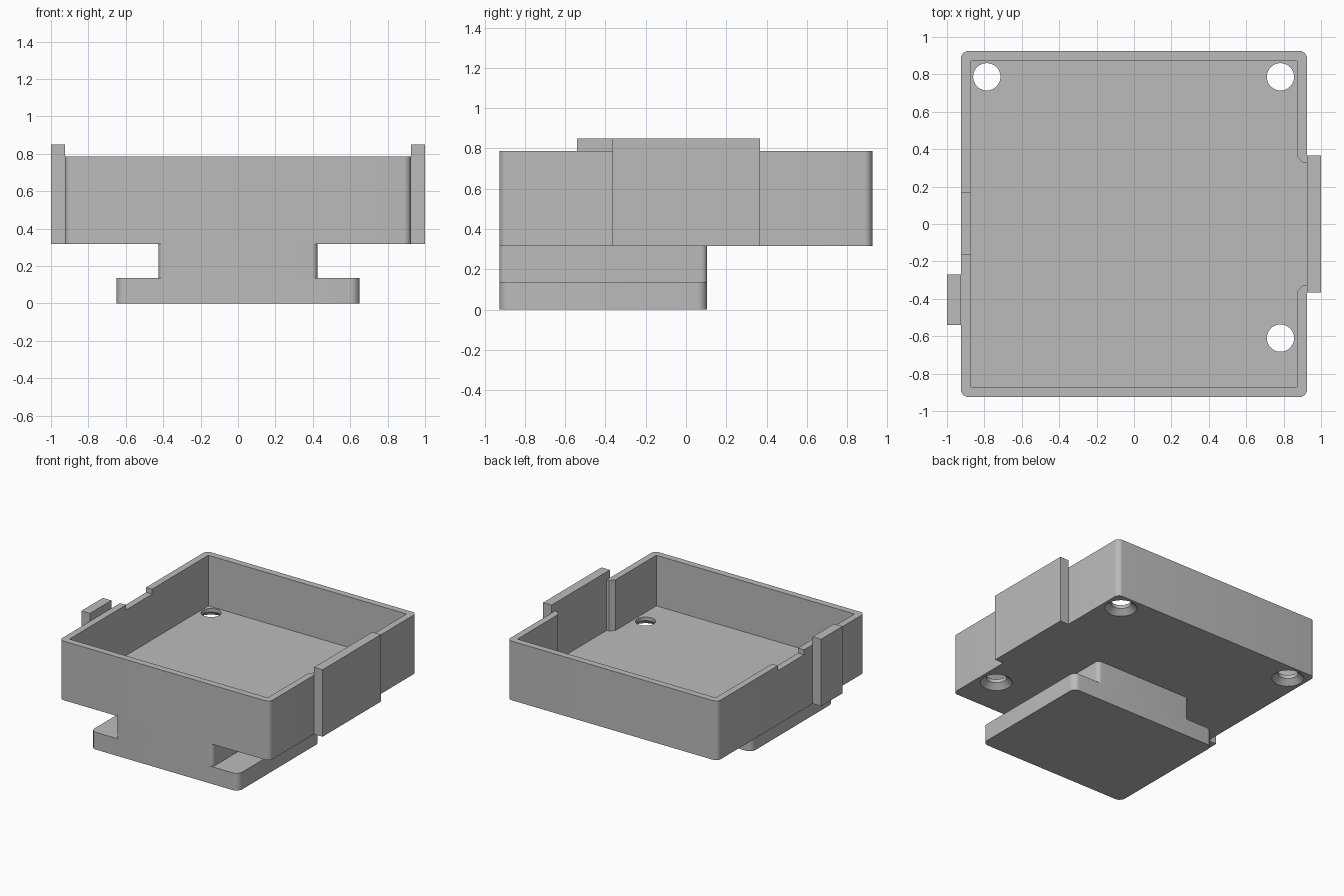
import bpy, bmesh, math

cube = bpy.data.objects.get("Cube")
if cube:
    bpy.data.objects.remove(cube)

grey = bpy.data.materials.new("plain grey")
grey.use_nodes = True
GREY = (0.5, 0.5, 0.5, 1)
grey.diffuse_color = GREY
grey.node_tree.nodes["Principled BSDF"].inputs["Base Color"].default_value = GREY


def finish(name, bm):
    bmesh.ops.recalc_face_normals(bm, faces=bm.faces)
    mesh = bpy.data.meshes.new(name)
    bm.to_mesh(mesh)
    bm.free()
    mesh.materials.append(grey)
    obj = bpy.data.objects.new(name, mesh)
    bpy.context.collection.objects.link(obj)
    return obj


def prism(name, outline, z0, z1, radius=0):
    """Extrude a plan outline, optionally rounding its upright edges."""
    bm = bmesh.new()
    base = bm.faces.new([bm.verts.new((x, y, z0)) for x, y in outline])
    up = bmesh.ops.extrude_face_region(bm, geom=[base])["geom"]
    bmesh.ops.translate(bm, vec=(0, 0, z1 - z0),
                        verts=[v for v in up if isinstance(v, bmesh.types.BMVert)])
    if radius:
        upright = [e for e in bm.edges
                   if abs(e.verts[0].co.z - e.verts[1].co.z) > 0.01]
        bmesh.ops.bevel(bm, geom=upright, offset=radius, segments=8,
                        profile=0.5, affect='EDGES')
    return finish(name, bm)


def rect(x0, x1, y0, y1):
    return [(x0, y0), (x1, y0), (x1, y1), (x0, y1)]


def lathe_cutter(name, x, y, profile, sides=40):
    """Closed turned solid from (radius, height) rings."""
    bm = bmesh.new()
    rings = [[bm.verts.new((x + r * math.cos(math.tau * i / sides),
                            y + r * math.sin(math.tau * i / sides), z))
              for i in range(sides)] for r, z in profile]
    for a, b in zip(rings, rings[1:]):
        for i in range(sides):
            j = (i + 1) % sides
            bm.faces.new((a[i], a[j], b[j], b[i]))
    bm.faces.new(rings[0])
    bm.faces.new(rings[-1])
    return finish(name, bm)


def cut(target, cutter):
    mod = target.modifiers.new(cutter.name, 'BOOLEAN')
    mod.operation = 'DIFFERENCE'
    mod.solver = 'EXACT'
    mod.object = cutter
    bpy.context.view_layer.objects.active = target
    bpy.ops.object.modifier_apply(modifier=mod.name)
    bpy.data.objects.remove(cutter)


OUT, INN = 0.925, 0.872
BASE, FLOOR, RIM, TAB_TOP = 0.317, 0.385, 0.787, 0.85

# Open tray with its cavity
tray = prism("tray", rect(-OUT, OUT, -OUT, OUT), BASE, RIM, 0.04)
cut(tray, prism("cavity", rect(-INN, INN, -INN, INN), FLOOR, 1))

# Opening in the left wall with chamfered inner corners
gap = [(0.8, -0.36), (INN, -0.36), (0.905, -0.325), (0.95, -0.325),
       (0.95, 0.325), (0.905, 0.325), (INN, 0.36), (0.8, 0.36)]
cut(tray, prism("wall_gap", gap, FLOOR, 1))

# Shallow notch in the right rim
cut(tray, prism("rim_notch", rect(-1, -0.8, -0.162, 0.167), RIM - 0.04, 1))

# Countersunk screw holes
for x, y in ((-0.787, 0.787), (0.783, 0.787), (0.783, -0.61)):
    cut(tray, lathe_cutter("screw_hole", x, y,
                           [(0.121, BASE - 0.005), (0.073, BASE + 0.04), (0.073, 0.5)]))

# Outer plates on the side walls
prism("left_cover_plate", rect(OUT, 1, -0.365, 0.367), BASE, TAB_TOP)
prism("right_tab", rect(-1, -OUT, -0.54, -0.27), BASE, TAB_TOP)

# T-shaped mounting foot
neck = prism("foot_neck", rect(-0.425, 0.425, -OUT, 0.105), 0.137, BASE, 0.03)
foot = prism("foot_plate", rect(-0.65, 0.65, -OUT, 0.105), 0, 0.137, 0.05)

# Smooth the rounded corners, keep the edges sharp
bpy.ops.object.select_all(action='DESELECT')
for obj in (tray, neck, foot):
    obj.select_set(True)
bpy.context.view_layer.objects.active = tray
bpy.ops.object.shade_smooth_by_angle(angle=math.radians(30))
